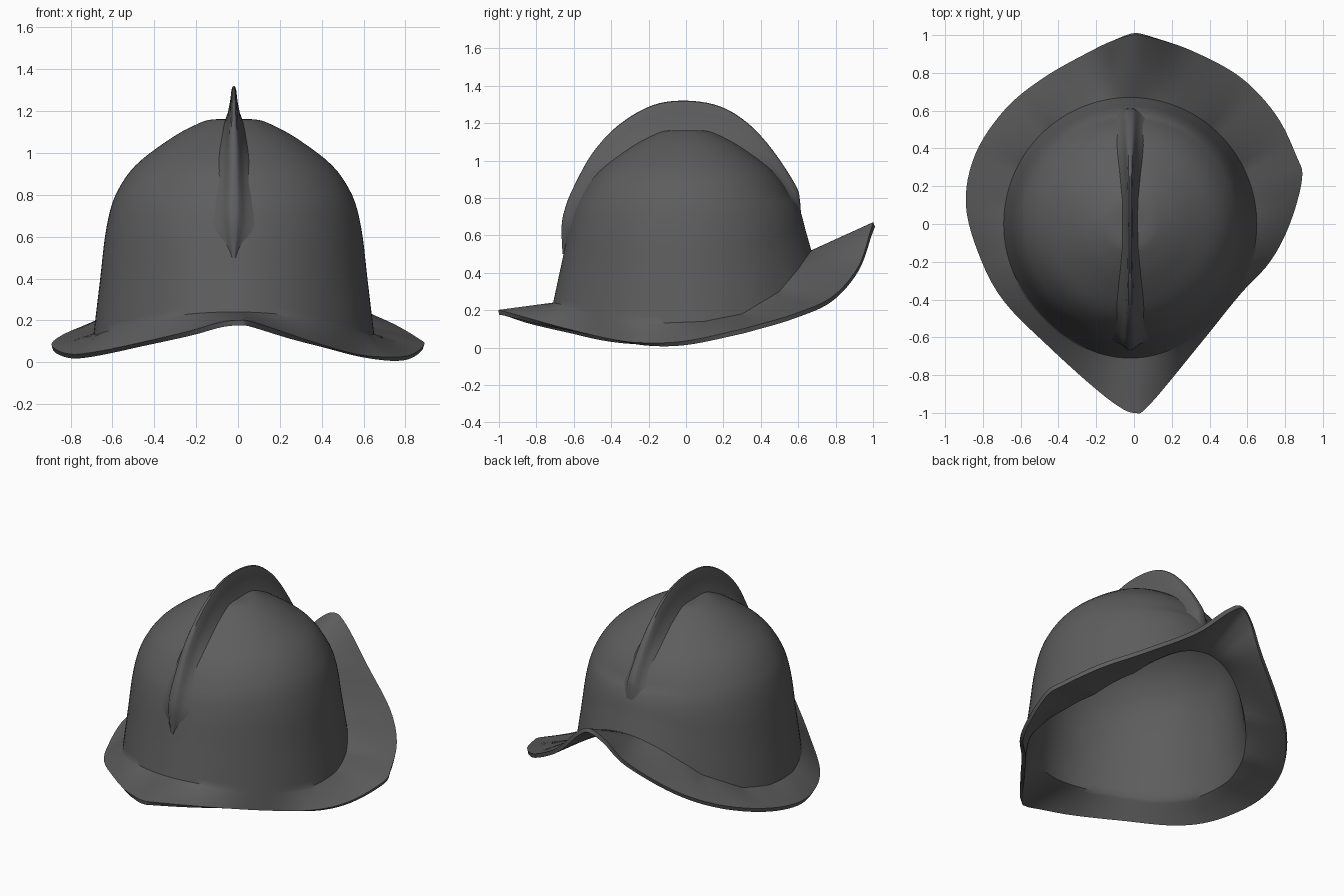
import bpy, bmesh, math
from mathutils import Vector

cube = bpy.data.objects.get("Cube")
if cube:
    bpy.data.objects.remove(cube, do_unlink=True)

steel = bpy.data.materials.new("dark_steel")
steel.use_nodes = True
steel.diffuse_color = (0.11, 0.11, 0.11, 1)
steel.node_tree.nodes["Principled BSDF"].inputs["Base Color"].default_value = (0.11, 0.11, 0.11, 1)

CENTRE_X = -0.02


def smooth_path(points, steps, closed=False):
    """Catmull-Rom curve through the points."""
    pts = [Vector(p) for p in points]
    n = len(pts)

    def at(i):
        return pts[i % n] if closed else pts[max(0, min(n - 1, i))]

    out = []
    for i in range(n if closed else n - 1):
        a, b, c, d = at(i - 1), at(i), at(i + 1), at(i + 2)
        for k in range(steps):
            t = k / steps
            out.append(0.5 * (2 * b + (c - a) * t + (2 * a - 5 * b + 4 * c - d) * t ** 2
                              + (3 * b - a - 3 * c + d) * t ** 3))
    if not closed:
        out.append(pts[-1])
    return out


def ramp(table, x):
    """Eased interpolation in a table of (position, value)."""
    for (x0, v0), (x1, v1) in zip(table, table[1:]):
        if x <= x1:
            t = max(0, (x - x0) / (x1 - x0))
            return v0 + (v1 - v0) * t
    return table[-1][1]


def finish(bm, name, thickness=0):
    mesh = bpy.data.meshes.new(name)
    bm.to_mesh(mesh)
    bm.free()
    obj = bpy.data.objects.new(name, mesh)
    bpy.context.collection.objects.link(obj)
    mesh.materials.append(steel)
    bpy.ops.object.select_all(action='DESELECT')
    obj.select_set(True)
    bpy.context.view_layer.objects.active = obj
    if thickness:
        mod = obj.modifiers.new("Thickness", 'SOLIDIFY')
        mod.thickness = thickness
        mod.offset = -1
        bpy.ops.object.modifier_apply(modifier=mod.name)
    bpy.ops.object.shade_smooth_by_angle(angle=math.radians(40))
    return obj


# Rim of the brim, anticlockwise from the front peak
rim = smooth_path([
    (0, -1, .2), (.08, -.96, .19), (.35, -.635, .1), (.56, -.375, .04), (.72, -.2, .025),
    (.825, 0, .035), (.89, .24, .085), (.86, .36, .115), (.75, .58, .18), (.56, .78, .27),
    (.3, .92, .43), (.1, .985, .62), (0, 1, .67), (-.1, .975, .61), (-.22, .92, .47),
    (-.47, .78, .3), (-.68, .61, .2), (-.84, .37, .13), (-.89, .1, .08), (-.81, -.19, .04),
    (-.68, -.42, .05), (-.44, -.66, .1), (-.23, -.85, .15), (-.09, -.96, .19)], 6, True)

# Bowl profile as radius and height
profile = smooth_path([(0, 1.16), (.1, 1.16), (.17, 1.14), (.3, 1.07), (.47, .94),
                       (.565, .8), (.61, .66), (.64, .45), (.67, .24)], 5)[1:]
base_height = [(-.7, .25), (-.45, .17), (-.15, .13), (.1, .14), (.3, .18),
               (.5, .3), (.6, .42), (.67, .52)]

# Bowl and brim as one sheet, given thickness
bm = bmesh.new()
columns = []
for edge in rim:
    d = Vector((edge.x - CENTRE_X, edge.y, 0)).normalized()
    low = ramp(base_height, d.y * 0.67)
    column = []
    for r, z in profile:
        skirt = max(0, .8 - z) / .56
        r += .04 * skirt * max(0, -d.y) ** 6
        if skirt > 0:
            z = .8 - skirt * (.8 - low)
        column.append(Vector((CENTRE_X + d.x * r, d.y * r, z)))
    foot = column[-1]
    for t in (.08, .3, .6, .9, 1):
        column.append(foot.lerp(edge, t))
    columns.append([bm.verts.new(p) for p in column])
pole = bm.verts.new((CENTRE_X, 0, 1.16))
for a, b in zip(columns, columns[1:] + columns[:1]):
    bm.faces.new((pole, a[0], b[0]))
    for i in range(len(a) - 1):
        bm.faces.new((a[i], a[i + 1], b[i + 1], b[i]))
finish(bm, "bowl_and_brim", 0.025)

# Crest stations: foot y and z, ridge y and z, half width of the foot
stations = smooth_path([
    (-.65, .5, -.66, .5, .03), (-.635, .62, -.665, .65, .09), (-.6, .72, -.645, .75, .11),
    (-.55, .82, -.6, .86, .1), (-.45, .955, -.5, 1.04, .085), (-.3, 1.07, -.36, 1.19, .065),
    (-.15, 1.145, -.18, 1.295, .05), (0, 1.16, 0, 1.32, .045), (.15, 1.145, .18, 1.29, .05),
    (.3, 1.07, .33, 1.2, .065), (.45, .955, .46, 1.06, .085), (.55, .82, .585, .87, .1),
    (.59, .74, .61, .78, .105), (.605, .67, .615, .67, .09)], 5)

# Crest: concave flanks rising to a narrow rounded ridge
section = [(1, 0), (.62, .28), (.38, .6), (.26, .88), (.14, .98)]
section += [(0, 1)] + [(-x, h) for x, h in reversed(section)]
bm = bmesh.new()
rings = []
for fy, fz, ry, rz, w in stations:
    foot, ridge = Vector((CENTRE_X, fy, fz)), Vector((CENTRE_X, ry, rz))
    sink = (foot - Vector((CENTRE_X, 0, .55))).normalized() * .014
    ring = [bm.verts.new((foot - sink).lerp(ridge, h) + Vector((x * w, 0, 0)))
            for x, h in section]
    rings.append(ring)
for a, b in zip(rings, rings[1:]):
    for i in range(len(a)):
        j = (i + 1) % len(a)
        bm.faces.new((a[i], a[j], b[j], b[i]))
bm.faces.new(rings[0])
bm.faces.new(rings[-1])
bmesh.ops.recalc_face_normals(bm, faces=bm.faces)
finish(bm, "crest")
